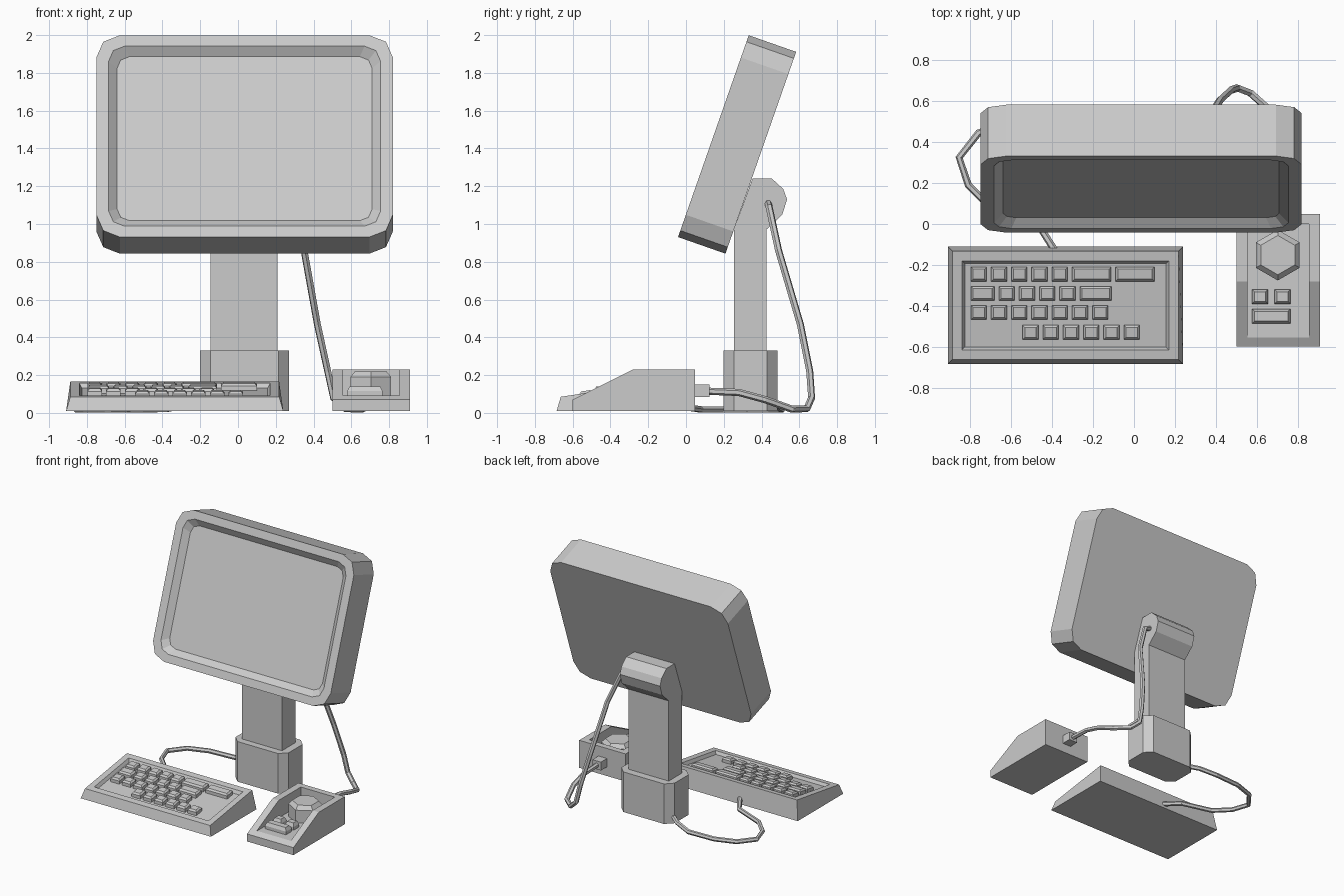
import bpy, bmesh, math
from mathutils import Vector, Matrix

cube = bpy.data.objects.get("Cube")
if cube:
    bpy.data.objects.remove(cube, do_unlink=True)

grey = bpy.data.materials.new("plain grey")
grey.use_nodes = True
grey.diffuse_color = (0.6, 0.6, 0.6, 1)
grey.node_tree.nodes["Principled BSDF"].inputs["Base Color"].default_value = (0.6, 0.6, 0.6, 1)


def finish(name, bm):
    bmesh.ops.recalc_face_normals(bm, faces=bm.faces)
    mesh = bpy.data.meshes.new(name)
    bm.to_mesh(mesh)
    bm.free()
    mesh.materials.append(grey)
    ob = bpy.data.objects.new(name, mesh)
    bpy.context.collection.objects.link(ob)
    return ob


def loft(name, loops, matrix=None):
    """Join equal-length loops with quads and cap both ends."""
    bm = bmesh.new()
    rings = [[bm.verts.new(p) for p in loop] for loop in loops]
    n = len(rings[0])
    for a, b in zip(rings, rings[1:]):
        for i in range(n):
            j = (i + 1) % n
            bm.faces.new((a[i], a[j], b[j], b[i]))
    bm.faces.new(rings[0])
    bm.faces.new(rings[-1])
    if matrix:
        bm.transform(matrix)
    return finish(name, bm)


def round_rect(w, h, r, depth, steps):
    """Rectangle in the XZ plane with corners of the given radius."""
    pts = []
    for k, (sx, sz) in enumerate(((1, 1), (-1, 1), (-1, -1), (1, -1))):
        for s in range(steps + 1):
            a = math.pi / 2 * (k + s / steps)
            pts.append(Vector((sx * (w / 2 - r) + r * math.cos(a), depth,
                               sz * (h / 2 - r) + r * math.sin(a))))
    return pts


def rect(x0, x1, y0, y1, z, inset=0):
    """Rectangle seen from above; z is a function of y."""
    x0, x1, y0, y1 = x0 + inset, x1 - inset, y0 + inset, y1 - inset
    return [(x, y, z(y)) for x, y in ((x0, y0), (x1, y0), (x1, y1), (x0, y1))]


def extrude_x(name, profile, x0, x1):
    return loft(name, [[(x, y, z) for y, z in profile] for x in (x0, x1)])


def cable(name, points, radius):
    cu = bpy.data.curves.new(name, 'CURVE')
    cu.dimensions = '3D'
    cu.bevel_depth = radius
    cu.bevel_resolution = 1
    cu.use_fill_caps = True
    sp = cu.splines.new('POLY')
    sp.points.add(len(points) - 1)
    for p, co in zip(sp.points, points):
        p.co = (*co, 1)
    sp.use_smooth = False
    cu.materials.append(grey)
    ob = bpy.data.objects.new(name, cu)
    bpy.context.collection.objects.link(ob)
    bpy.ops.object.select_all(action='DESELECT')
    ob.select_set(True)
    bpy.context.view_layer.objects.active = ob
    bpy.ops.object.convert(target='MESH')


# Tilted monitor with a recessed screen
tilt = Matrix.Translation((0.035, 0.145, 1.465)) @ Matrix.Rotation(math.radians(-19.3), 4, 'X')
loft("monitor", [
    round_rect(1.57, 1.132, 0.125, 0.266, 2),
    round_rect(1.57, 1.132, 0.125, 0, 2),
    round_rect(1.44, 1.01, 0.085, 0, 2),
    round_rect(1.35, 0.92, 0.065, 0.04, 2)], tilt)

# Stand: column with hinge head, and a chamfered foot
extrude_x("stand_column", [
    (0.255, 0.3), (0.425, 0.3), (0.425, 0.97), (0.51, 1.05), (0.535, 1.13),
    (0.515, 1.185), (0.455, 1.24), (0.352, 1.24), (0.255, 0.975)], -0.145, 0.21)
foot = [(p.x + 0.035, p.z + 0.342) for p in round_rect(0.47, 0.285, 0.055, 0, 1)]
loft("stand_foot", [[(x, y, z) for x, y in foot] for z in (0.01, 0.33)])


# Keyboard: wedge case with tapered sides and a sunken key bed
def deck(offset):
    return lambda y: 0.085 + 0.15 * (y + 0.665) + offset


case = (-0.91, 0.24, -0.685, -0.11)
loft("keyboard_case", [
    rect(*case, lambda y: 0.01),
    rect(*case, deck(0), 0.022),
    rect(*case, deck(0), 0.07),
    rect(*case, deck(-0.025), 0.083)])

# Keys: each row is its back edge, its first x and the key widths
small, gap = 0.077, 0.022
rows = [(-0.21, -0.797, [small] * 5 + [0.19, 0.19]),
        (-0.305, -0.797, [0.114] + [small] * 4 + [0.155]),
        (-0.398, -0.797, [small] * 7),
        (-0.495, -0.545, [small] * 6)]
for r, (y, x, widths) in enumerate(rows):
    for k, w in enumerate(widths):
        key = (x, x + w, y - 0.07, y)
        loft(f"key_{r + 1}_{k + 1}", [rect(*key, deck(-0.027)), rect(*key, deck(0.0)),
                                      rect(*key, deck(0.012), 0.011)])
        x += w + gap

# Control box: wedge body with a flat pocket cut into it
floor = 0.09
box = extrude_x("control_box", [(-0.6, 0.01), (0.048, 0.01), (0.048, 0.23),
                                (-0.28, 0.23), (-0.6, 0.07)], 0.5, 0.91)
pocket = (0.555, 0.855, -0.555, 0.0)
cutter = loft("pocket_cutter", [rect(*pocket, lambda y: floor), rect(*pocket, lambda y: 0.4)])
cutter.hide_render = True
cut = box.modifiers.new("pocket", 'BOOLEAN')
cut.operation = 'DIFFERENCE'
cut.solver = 'EXACT'
cut.object = cutter
bpy.context.view_layer.objects.active = box
bpy.ops.object.modifier_apply(modifier=cut.name)
bpy.data.objects.remove(cutter, do_unlink=True)

# Control box buttons, hexagonal knob and rear plug
for name, key in (("left_button", (0.688, 0.765, -0.39, -0.32)),
                  ("right_button", (0.578, 0.655, -0.39, -0.32)),
                  ("wide_button", (0.578, 0.765, -0.487, -0.415))):
    loft(name, [rect(*key, lambda y: floor - 0.002), rect(*key, lambda y: floor + 0.025),
                rect(*key, lambda y: floor + 0.05, 0.012)])


def hexagon(r, z):
    return [(0.703 + r * math.sin(i * math.pi / 3), -0.152 + r * math.cos(i * math.pi / 3), z)
            for i in range(6)]


loft("knob", [hexagon(0.124, floor - 0.002), hexagon(0.124, 0.19), hexagon(0.096, 0.22)])
plug = (0.665, 0.74, 0.04, 0.125)
loft("rear_plug", [rect(*plug, lambda y: 0.083), rect(*plug, lambda y: 0.15)])

# Cables
cable("control_cable", [
    (0.2, 0.435, 1.11), (0.26, 0.44, 1.09), (0.35, 0.49, 0.86), (0.42, 0.605, 0.47),
    (0.475, 0.655, 0.22), (0.505, 0.665, 0.08), (0.57, 0.64, 0.022), (0.66, 0.56, 0.02),
    (0.7, 0.42, 0.07), (0.703, 0.28, 0.108), (0.703, 0.11, 0.115)], 0.019)
cable("keyboard_cable", [
    (-0.18, 0.42, 0.06), (-0.25, 0.47, 0.045), (-0.38, 0.51, 0.02), (-0.6, 0.5, 0.018),
    (-0.76, 0.445, 0.018), (-0.855, 0.325, 0.018), (-0.81, 0.19, 0.018), (-0.7, 0.08, 0.018),
    (-0.47, 0.0, 0.03), (-0.39, -0.125, 0.05)], 0.018)
